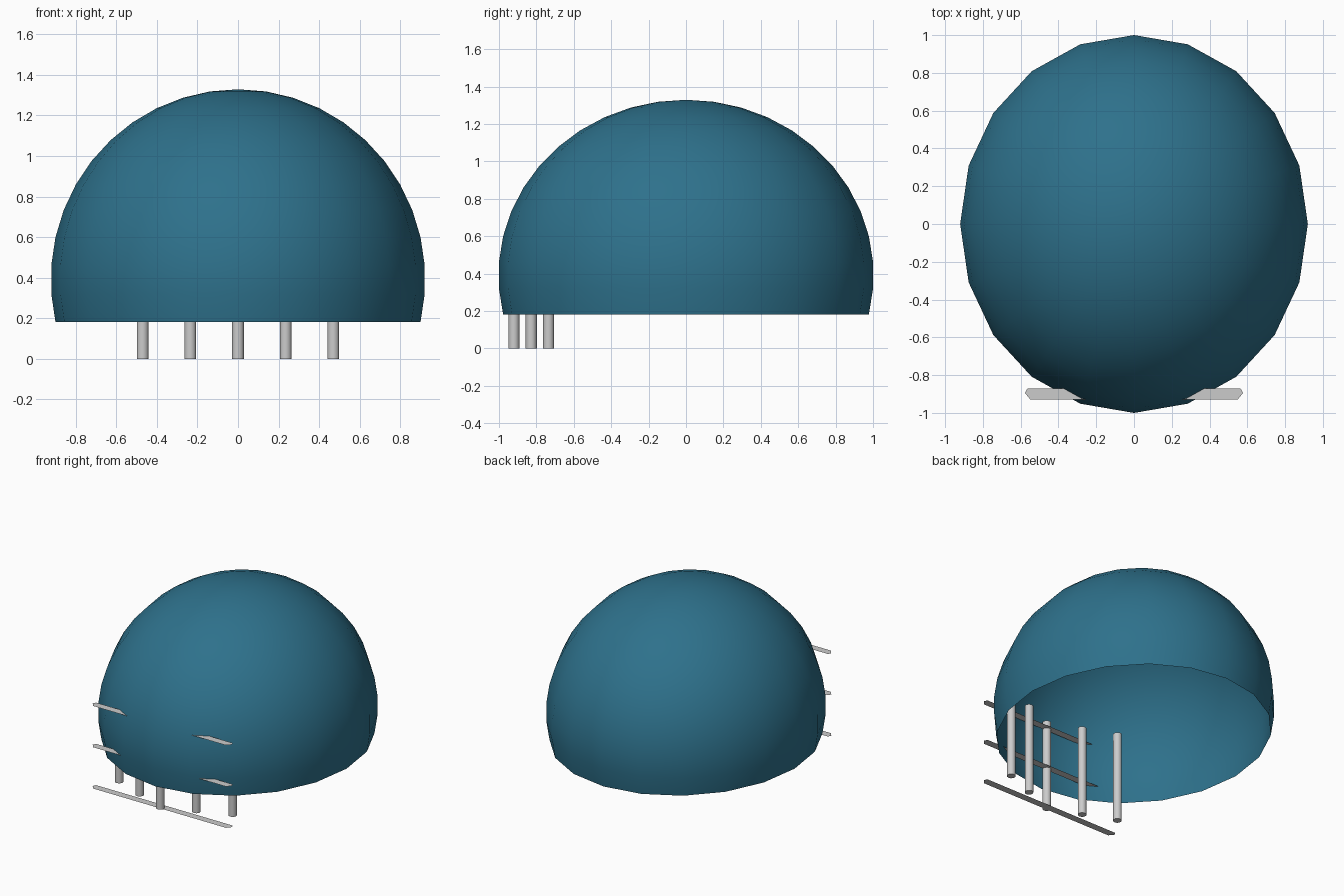
import bpy, bmesh, math

if "Cube" in bpy.data.objects:
    bpy.data.objects.remove(bpy.data.objects["Cube"])


def make_object(name, bm, smooth=False, colour=None):
    mesh = bpy.data.meshes.new(name)
    bm.to_mesh(mesh)
    bm.free()
    obj = bpy.data.objects.new(name, mesh)
    bpy.context.collection.objects.link(obj)
    for p in mesh.polygons:
        p.use_smooth = smooth
    if colour:
        mat = bpy.data.materials.new(name + "_paint")
        mat.diffuse_color = colour
        mat.use_nodes = True
        mat.node_tree.nodes["Principled BSDF"].inputs["Base Color"].default_value = mat.diffuse_color
        mesh.materials.append(mat)
    return obj


# Helmet shell: open ellipsoid, 20 sides, 12 rings
SIDES, RINGS, STEP = 20, 12, math.pi / 21
RX, RY, RZ, CZ = 0.923, 1.003, 0.938, 0.391
bm = bmesh.new()
pole = bm.verts.new((0, 0, CZ + RZ))
rings = []
for i in range(1, RINGS + 1):
    t = i * STEP
    rings.append([bm.verts.new((RX * math.sin(t) * math.cos(a),
                                RY * math.sin(t) * math.sin(a),
                                CZ + RZ * math.cos(t)))
                  for a in (2 * math.pi * k / SIDES for k in range(SIDES))])
for k in range(SIDES):
    n = (k + 1) % SIDES
    bm.faces.new((pole, rings[0][k], rings[0][n]))
    for upper, lower in zip(rings, rings[1:]):
        bm.faces.new((upper[k], lower[k], lower[n], upper[n]))
make_object("helmet_shell", bm, True, (0.027, 0.165, 0.26, 1))

# Upright guard bars, set back towards the sides
for i in range(-2, 3):
    bm = bmesh.new()
    bmesh.ops.create_cone(bm, cap_ends=True, segments=10, radius1=0.03,
                          radius2=0.03, depth=0.675)
    bmesh.ops.translate(bm, verts=bm.verts,
                        vec=(0.235 * i, -0.92 + 0.0925 * abs(i), 0.3375))
    post = make_object(f"guard_post_{i + 3}", bm)
    bpy.context.view_layer.objects.active = post
    post.select_set(True)
    bpy.ops.object.shade_smooth_by_angle(angle=math.radians(40))
    post.select_set(False)

# Paper-thin cross bars
half = [(0.55, -0.928), (0.577, -0.895), (0.565, -0.872)]
outline = half + [(-x, y) for x, y in reversed(half)]
for i in range(3):
    bm = bmesh.new()
    bm.faces.new([bm.verts.new((x, y, 0.309 * i)) for x, y in outline])
    make_object(f"guard_crossbar_{i + 1}", bm)
